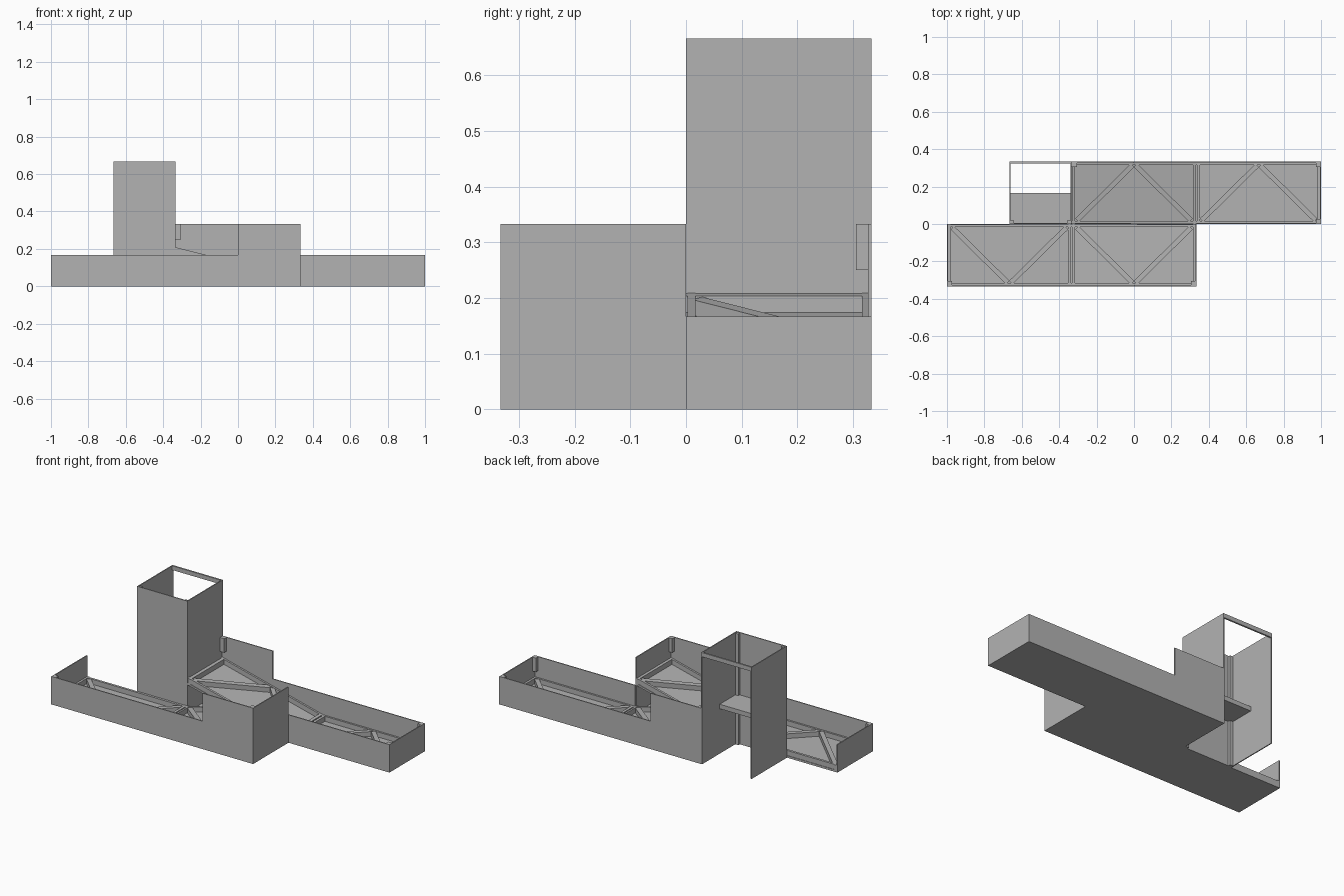
import bpy, bmesh, math
from mathutils import Matrix, Vector

cube = bpy.data.objects.get("Cube")
if cube:
    bpy.data.objects.remove(cube, do_unlink=True)

grey = bpy.data.materials.new("plain_grey")
grey.use_nodes = True
colour = (0.45, 0.45, 0.45, 1)
grey.diffuse_color = colour
grey.node_tree.nodes["Principled BSDF"].inputs["Base Color"].default_value = colour

U = 1 / 3        # width of one bay
LOW = U / 2      # low wall height
T = 0.006        # wall thickness
RIB = 0.042      # floor truss height
POST = 0.028


def add_box(bm, x0, x1, y0, y1, z0, z1):
    centre = Vector((x0 + x1, y0 + y1, z0 + z1)) / 2
    size = Matrix.Diagonal((x1 - x0, y1 - y0, z1 - z0, 1))
    bmesh.ops.create_cube(bm, size=1, matrix=Matrix.Translation(centre) @ size)


def finish(name, bm):
    mesh = bpy.data.meshes.new(name)
    bm.to_mesh(mesh)
    bm.free()
    mesh.materials.append(grey)
    obj = bpy.data.objects.new(name, mesh)
    bpy.context.collection.objects.link(obj)
    return obj


def box(name, *bounds):
    bm = bmesh.new()
    add_box(bm, *bounds)
    return finish(name, bm)


def add_beam(bm, a, b, width, z0, z1):
    a, b = Vector(a), Vector(b)
    d = b - a
    mid = (a + b) / 2
    place = Matrix.Translation((mid.x, mid.y, (z0 + z1) / 2))
    turn = Matrix.Rotation(math.atan2(d.y, d.x), 4, "Z")
    size = Matrix.Diagonal((d.length, width, z1 - z0, 1))
    bmesh.ops.create_cube(bm, size=1, matrix=place @ turn @ size)


def floor_panel(name, cx, side, rise=0):
    """Deck with raised rim and two diagonal ribs; rise tilts it into a ramp."""
    bm = bmesh.new()
    h = U / 2
    add_box(bm, -U, U, -h, h, 0, 0.012)
    for s in (-1, 1):
        y = s * (h - 0.01)
        add_box(bm, -U, U, y - 0.007, y + 0.007, 0, RIB)
        x = s * (U - 0.011)
        add_box(bm, x - 0.008, x + 0.008, -h, h, 0, RIB)
        add_beam(bm, (s * 0.305, -side * (h - 0.02)), (s * 0.008, side * (h - 0.02)),
                 0.026, 0.01, RIB - 0.002)
    for v in bm.verts:
        v.co.z += rise * (U - side * -v.co.x * -1) / (2 * U) if rise else 0
        v.co.x += cx
        v.co.y += side * h
    return finish(name, bm)


# The two wings are the same shape, turned half a turn about the centre
for side, label in ((1, "back"), (-1, "front")):
    def wing_box(name, x0, x1, y0, y1, z0, z1):
        xs, ys = sorted((side * x0, side * x1)), sorted((side * y0, side * y1))
        return box(f"{label}_{name}", *xs, *ys, z0, z1)

    floor_panel(f"{label}_floor", side * 2 * U, side)
    floor_panel(f"{label}_ramp", 0, side, LOW)
    wing_box("low_wall", 0, 1, U - T, U, 0, LOW)
    wing_box("high_wall", -U, 0, U - T, U, 0, U)
    wing_box("end_wall", 1 - T, 1, 0, U, 0, LOW)
    wing_box("outer_post", 1 - POST, 1, U - POST, U, LOW / 2, LOW)
    wing_box("high_post", -U, POST - U, U - POST, U, U - LOW / 2, U)

# Walls that differ between the wings
box("front_high_end_wall", U - T, U, -U, 0, 0, U)
box("back_inner_wall", U, 1, 0, T, 0, LOW)
box("back_inner_post", 1 - POST, 1, 0, POST, LOW / 2, LOW)
box("centre_base", -U, U, -U, U, 0, 0.004)

# Tower, open at the back and the top
box("tower_front_wall", -2 * U, -U, 0, T, 0, 2 * U)
box("tower_right_wall", -2 * U, T - 2 * U, 0, U, 0, 2 * U)
box("tower_left_wall", -U - T, -U, 0, U, 0, 2 * U)
box("tower_top_bar", -2 * U, -U, U - 0.01, U, 2 * U - 0.025, 2 * U)
box("tower_shelf", -2 * U + T, -U - T, T, U / 2, 0.268, 0.295)
for name, x in (("right", -2 * U + T), ("left", -U - T - 0.02)):
    box(f"tower_{name}_post", x, x + 0.02, T, T + 0.014, 0, 2 * U - 0.004)
